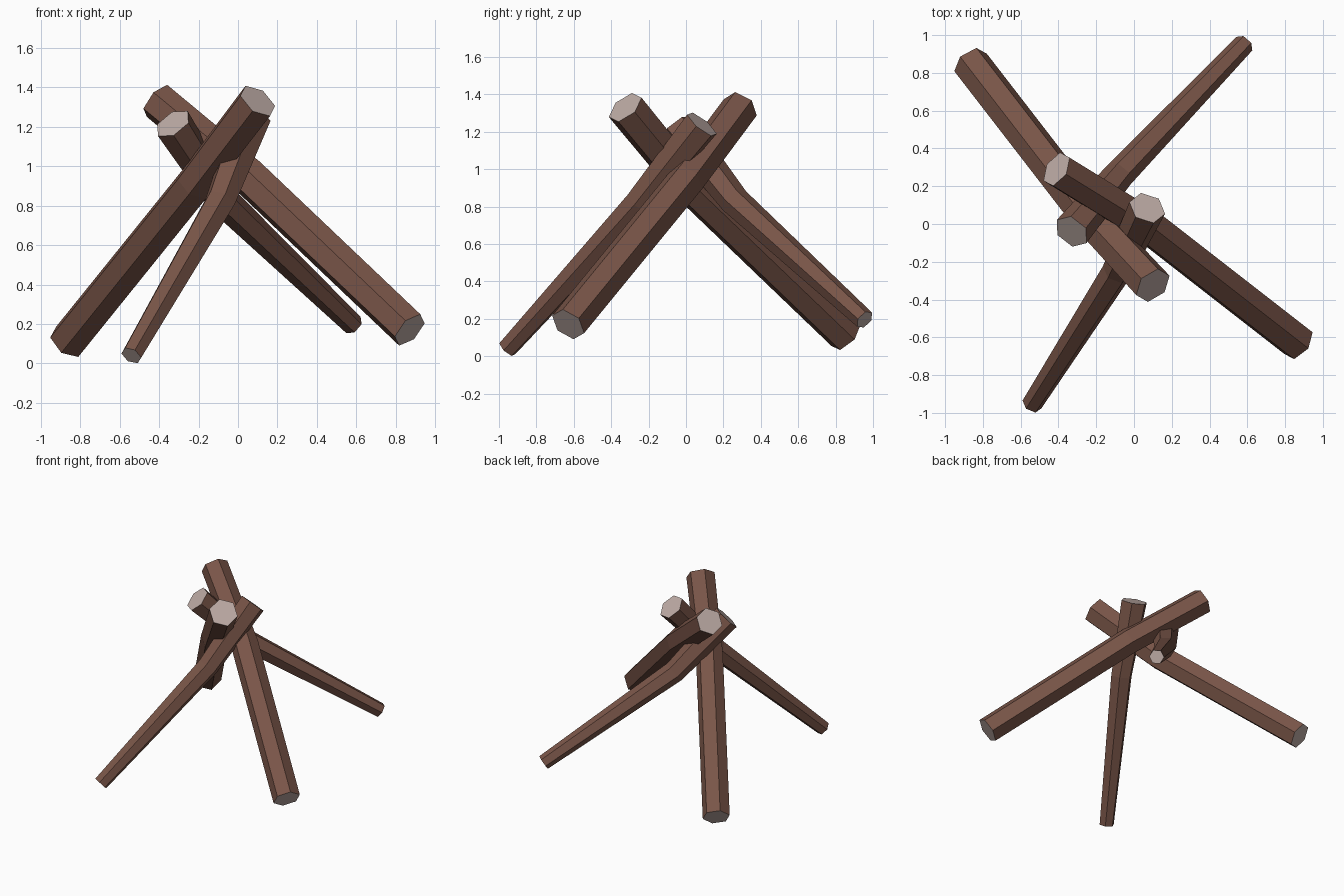
import bpy, bmesh, math
from mathutils import Vector

if "Cube" in bpy.data.objects:
    bpy.data.objects.remove(bpy.data.objects["Cube"])


def srgb(h):
    out = []
    for i in (0, 2, 4):
        c = int(h[i:i + 2], 16) / 255
        out.append(c / 12.92 if c <= 0.04045 else ((c + 0.055) / 1.055) ** 2.4)
    return (*out, 1)


def material(name, h):
    m = bpy.data.materials.new(name)
    m.diffuse_color = srgb(h)
    m.use_nodes = True
    m.node_tree.nodes["Principled BSDF"].inputs["Base Color"].default_value = m.diffuse_color
    return m


BARK = material("bark_brown", "795548")
CUT = material("cut_wood_grey", "BCAAA4")


def log(name, points, radii, corner):
    """Bent six-sided log; corner is the direction of one hexagon vertex."""
    p = [Vector(q) for q in points]
    low, high = (p[1] - p[0]).normalized(), (p[2] - p[1]).normalized()
    axes = [low, (low + high).normalized(), high]
    bm = bmesh.new()
    rings = []
    for centre, axis, r in zip(p, axes, radii):
        u = Vector(corner)
        u = (u - axis * u.dot(axis)).normalized()
        v = axis.cross(u)
        rings.append([bm.verts.new(centre + r * (u * math.cos(k * math.pi / 3)
                                                 + v * math.sin(k * math.pi / 3)))
                      for k in range(6)])
    # bark sides
    for a, b in zip(rings, rings[1:]):
        for k in range(6):
            j = (k + 1) % 6
            bm.faces.new((a[k], a[j], b[j], b[k]))
    # sawn ends
    for cap in (rings[0][::-1], rings[2]):
        bm.faces.new(cap).material_index = 1
    me = bpy.data.meshes.new(name)
    bm.to_mesh(me)
    bm.free()
    me.materials.append(BARK)
    me.materials.append(CUT)
    bpy.context.collection.objects.link(bpy.data.objects.new(name, me))


# two thick logs
log("front_right_log", [(0.87, -0.63, 0.17), (0.06, 0.0, 0.94), (-0.41, 0.29, 1.33)],
    (0.1, 0.1, 0.1), (0.04, 0.19, -0.094))
log("back_left_log", [(-0.865, 0.855, 0.11), (-0.22, 0.02, 0.91), (0.1, -0.325, 1.33)],
    (0.1, 0.1, 0.105), (0.178, 0.103, -0.05))
# two tapered logs
log("front_left_log", [(-0.54, -0.955, 0.04), (-0.09, -0.25, 0.82), (0.07, 0.085, 1.24)],
    (0.055, 0.08, 0.1), (-0.176, 0.056, 0.02))
log("back_right_log", [(0.585, 0.955, 0.195), (-0.08, 0.26, 0.83), (-0.33, -0.04, 1.215)],
    (0.055, 0.08, 0.1), (0.156, 0.038, 0.133))
